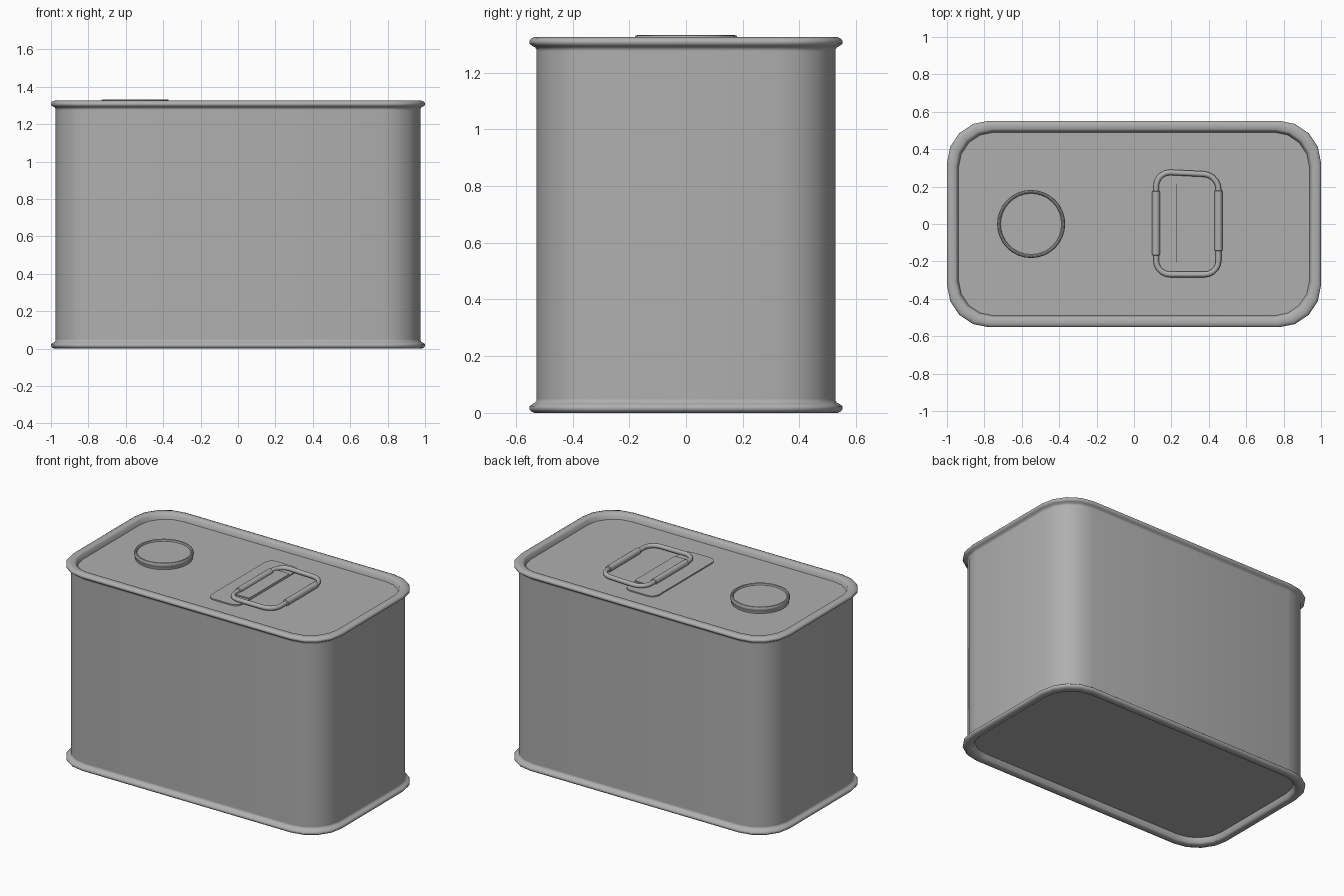
import bpy, bmesh, math
from mathutils import Vector

if "Cube" in bpy.data.objects:
    bpy.data.objects.remove(bpy.data.objects["Cube"])

TOP = 1.325      # height of the upper rim
PANEL = 1.287    # height of the recessed lid

# Dark grey tin
TIN = bpy.data.materials.new("tin_grey")
TIN.diffuse_color = (.43, .43, .43, 1)
TIN.use_nodes = True
TIN.node_tree.nodes["Principled BSDF"].inputs["Base Color"].default_value = TIN.diffuse_color


def rounded_rect(hx, hy, r, seg):
    pts = []
    for k, (sx, sy) in enumerate([(1, 1), (-1, 1), (-1, -1), (1, -1)]):
        for i in range(seg + 1):
            a = math.pi / 2 * (k + i / seg)
            pts.append((sx * (hx - r) + r * math.cos(a), sy * (hy - r) + r * math.sin(a)))
    return pts


def loft(name, rings, closed=False, angle=40):
    """Skin a list of equal-length point rings; cap the ends unless closed."""
    bm = bmesh.new()
    vs = [[bm.verts.new(p) for p in ring] for ring in rings]
    n = len(vs[0])
    pairs = list(zip(vs, vs[1:])) + ([(vs[-1], vs[0])] if closed else [])
    for a, b in pairs:
        for i in range(n):
            j = (i + 1) % n
            bm.faces.new((a[i], a[j], b[j], b[i]))
    if not closed:
        bm.faces.new(vs[0][::-1])
        bm.faces.new(vs[-1])
    bmesh.ops.recalc_face_normals(bm, faces=bm.faces)
    me = bpy.data.meshes.new(name)
    bm.to_mesh(me)
    bm.free()
    me.materials.append(TIN)
    ob = bpy.data.objects.new(name, me)
    bpy.context.collection.objects.link(ob)
    bpy.ops.object.select_all(action='DESELECT')
    ob.select_set(True)
    bpy.context.view_layer.objects.active = ob
    bpy.ops.object.shade_smooth_by_angle(angle=math.radians(angle))
    return ob


def slab(name, cx, cy, hx, hy, r, z0, z1):
    outline = rounded_rect(hx, hy, r, 4)
    return loft(name, [[(cx + x, cy + y, z) for x, y in outline] for z in (z0, z1)])


def lathe(name, profile, loc, n=32, axis='Z'):
    """Revolve (radius, height) pairs around Z or Y."""
    rings = []
    for r, h in profile:
        ring = []
        for i in range(n):
            a = 2 * math.pi * i / n
            p = (r * math.cos(a), r * math.sin(a), h)
            if axis == 'Y':
                p = (p[0], p[2], p[1])
            ring.append(Vector(p) + Vector(loc))
        rings.append(ring)
    return loft(name, rings)


# Can: one wall profile (inset from outermost edge, height), mirrored top to bottom
half = [(.062, TOP - PANEL), (.060, .032), (.054, .008), (.046, .001), (.018, 0),
        (.005, .006), (0, .014), (.001, .024), (.010, .031), (.020, .036),
        (.025, .044), (.025, .050)]
profile = half + [(i, TOP - z) for i, z in reversed(half)]
loft("can_body", [[(x, y, z) for x, y in rounded_rect(1 - i, .552 - i, .225 - .6 * i, 4)]
                  for i, z in profile], angle=50)

# Round filler cap with a raised rounded lip
lathe("filler_cap", [(.176, PANEL - .005), (.176, 1.303), (.181, 1.309), (.182, 1.322),
                     (.178, 1.330), (.172, 1.332), (.166, 1.329), (.163, 1.322), (.163, 1.320)],
      (-.55, 0, 0))

# Handle mounting plate and strap
slab("handle_plate", .115, .003, .115, .332, .05, PANEL - .004, PANEL + .008)
slab("handle_strap", .175, .005, .055, .215, .01, PANEL, PANEL + .016)

# Wire handle lying flat: round tube along a rounded rectangle, its far end slightly skewed
HX, HY, HZ, TR = .285, .003, 1.304, .015
path = [Vector((HX + x, HY + y - (.1 * max(0, x) if y > .1 else 0), HZ))
        for x, y in rounded_rect(.167, .273, .075, 5)]
rings = []
for i, p in enumerate(path):
    t = (path[(i + 1) % len(path)] - path[i - 1]).normalized()
    side = t.cross(Vector((0, 0, 1)))
    rings.append([p + TR * (math.cos(a) * side + math.sin(a) * Vector((0, 0, 1)))
                  for a in (2 * math.pi * k / 12 for k in range(12))])
loft("wire_handle", rings, closed=True)

# Hinge sleeve and grip sleeve on the long bars
for name, x, y, h in (("hinge_sleeve", .118, .004, .172), ("grip_sleeve", .452, .018, .162)):
    lathe(name, [(.016, -h), (.021, -h + .003), (.021, h - .003), (.016, h)],
          (x, y, HZ), n=16, axis='Y')
